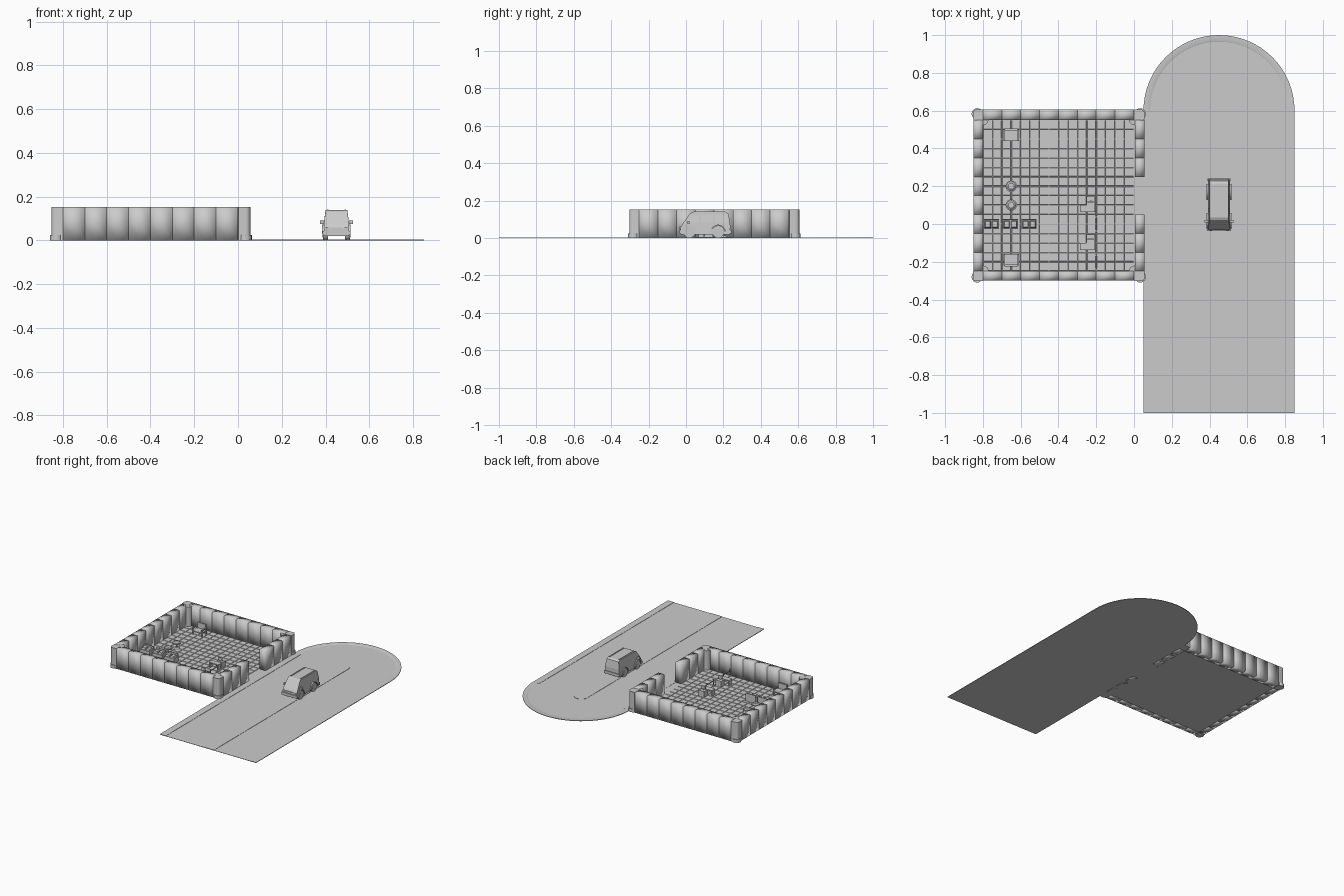
import bpy, bmesh, math
from mathutils import Matrix, Vector

if "Cube" in bpy.data.objects:
    bpy.data.objects.remove(bpy.data.objects["Cube"])

grey = bpy.data.materials.new("plain grey")
grey.diffuse_color = (0.6, 0.6, 0.6, 1)
grey.use_nodes = True
grey.node_tree.nodes["Principled BSDF"].inputs["Base Color"].default_value = grey.diffuse_color


def finish(name, bm, smooth=None):
    """Turn a bmesh into an object; smooth is None, 'all' or an angle."""
    bmesh.ops.recalc_face_normals(bm, faces=bm.faces)
    me = bpy.data.meshes.new(name)
    bm.to_mesh(me)
    bm.free()
    me.materials.append(grey)
    ob = bpy.data.objects.new(name, me)
    bpy.context.collection.objects.link(ob)
    if smooth == 'all':
        me.polygons.foreach_set("use_smooth", [True] * len(me.polygons))
    elif smooth:
        bpy.ops.object.select_all(action='DESELECT')
        ob.select_set(True)
        bpy.context.view_layer.objects.active = ob
        bpy.ops.object.shade_smooth_by_angle(angle=math.radians(smooth))
    return ob


def box(bm, x0, x1, y0, y1, z0, z1, cuts=0, top=1.0):
    """Box from its limits; cuts subdivides it, top scales its upper face."""
    c = Vector(((x0 + x1) / 2, (y0 + y1) / 2, (z0 + z1) / 2))
    m = Matrix.Translation(c) @ Matrix.Diagonal((x1 - x0, y1 - y0, z1 - z0, 1))
    vs = bmesh.ops.create_cube(bm, size=1, matrix=m)['verts']
    for v in vs:
        if v.co.z > c.z:
            v.co.x = c.x + (v.co.x - c.x) * top
            v.co.y = c.y + (v.co.y - c.y) * top
    if cuts:
        es = list({e for v in vs for e in v.link_edges})
        bmesh.ops.subdivide_edges(bm, edges=es, cuts=cuts, use_grid_fill=True)


def cyl(bm, x, y, z, r, h, axis='Z', r2=None, seg=16):
    m = Matrix.Translation((x, y, z))
    if axis != 'Z':
        m = m @ Matrix.Rotation(math.pi / 2, 4, 'Y' if axis == 'X' else 'X')
    bmesh.ops.create_cone(bm, cap_ends=True, segments=seg, radius1=r,
                          radius2=r if r2 is None else r2, depth=h, matrix=m)


def prism(bm, pts, x0, x1):
    """Extrude a (y, z) profile along x."""
    f = bm.faces.new([bm.verts.new((x0, y, z)) for y, z in pts])
    g = bmesh.ops.extrude_face_region(bm, geom=[f])['geom']
    vs = [v for v in g if isinstance(v, bmesh.types.BMVert)]
    bmesh.ops.translate(bm, verts=vs, vec=(x1 - x0, 0, 0))
    return vs


# Road: four square tiles with raised kerbs and a central strip
bm = bmesh.new()
for i in range(4):
    y = -1 + 0.4 * i
    box(bm, 0.05, 0.85, y, y + 0.4, 0, 0.002)
    for x0, x1 in ((0.05, 0.10), (0.40, 0.50), (0.80, 0.85)):
        box(bm, x0, x1, y, y + 0.4, 0.0015, 0.004)
finish("road", bm)

# Rounded road end with a kerb around it
bm = bmesh.new()
N = 32
arc = [(math.cos(math.pi * i / N), math.sin(math.pi * i / N)) for i in range(N + 1)]
for z in (0.0, 0.002):
    bm.faces.new([bm.verts.new((0.45 + 0.4 * c, 0.6 + 0.4 * s, z)) for c, s in arc])
rings = [[bm.verts.new((0.45 + r * c, 0.6 + r * s, z)) for c, s in arc]
         for r, z in ((0.4, 0), (0.4, 0.004), (0.37, 0.004), (0.365, 0.002))]
for a, b in zip(rings, rings[1:]):
    for i in range(N):
        bm.faces.new((a[i], a[i + 1], b[i + 1], b[i]))
cyl(bm, 0.45, 0.6, 0.0025, 0.05, 0.003)
finish("road_end", bm, 30)

# Floor of small raised tiles
bm = bmesh.new()
box(bm, -0.8, 0.05, -0.25, 0.55, 0, 0.003)
for i in range(16):
    for j in range(16):
        x, y = -0.8 + 0.05 * i, -0.25 + 0.05 * j
        box(bm, x + .001, x + .049, y + .001, y + .049, 0.002, 0.006, top=0.92)
finish("floor_tiles", bm, 60)

# Walls of separate softly shaded panels, with a doorway to the road
bm = bmesh.new()
H = 0.152
for i in range(8):
    x, y = -0.8 + 0.1 * i, -0.25 + 0.1 * i
    box(bm, x, x + 0.1, -0.30, -0.25, 0, H, 1)
    box(bm, x, x + 0.1, 0.55, 0.605, 0, H, 1)
    box(bm, -0.85, -0.8, y, y + 0.1, 0, H, 1)
    if i not in (3, 4):
        box(bm, 0.005, 0.055, y, y + 0.1, 0, H, 1)
finish("wall_panels", bm, 'all')

# Corner pieces: outer corner rounded, inner round post and low foot
bm = bmesh.new()
for cx, sx in ((-0.8, -1), (0.003, 1)):
    for cy, sy in ((-0.25, -1), (0.553, 1)):
        q = [(0, 0), (0.053, 0)]
        q += [(0.033 + 0.02 * math.cos(a * math.pi / 8),
               0.033 + 0.02 * math.sin(a * math.pi / 8)) for a in range(5)]
        q += [(0, 0.053)]
        f = bm.faces.new([bm.verts.new((cx + sx * a, cy + sy * b, 0)) for a, b in q])
        g = bmesh.ops.extrude_face_region(bm, geom=[f])['geom']
        bmesh.ops.translate(bm, verts=[v for v in g if isinstance(v, bmesh.types.BMVert)],
                            vec=(0, 0, H))
        cyl(bm, cx, cy, H / 2, 0.03, H)
        cyl(bm, cx + sx * 0.03, cy + sy * 0.03, 0.012, 0.03, 0.024)
finish("wall_corners", bm, 40)

# Benches with backrest, arms and legs
for n, y in (("rear", 0.47), ("front", -0.19)):
    bm = bmesh.new()
    s = 1 if y > 0 else -1
    x = -0.65
    box(bm, x - .04, x + .04, y - .03, y + .03, .028, .036)
    yb = y + s * 0.03
    box(bm, x - .035, x + .035, yb - .005, yb + .005, .036, .078)
    for sx in (-1, 1):
        xa = x + sx * .037
        box(bm, xa - .004, xa + .004, y - .028, y + .028, .048, .054)
        for dy in (-.025, .025):
            box(bm, xa - .004, xa + .004, y + dy - .004, y + dy + .004, .005, .05)
    finish(n + "_bench", bm)

# Round stools
for i, y in enumerate((0.20, 0.10)):
    bm = bmesh.new()
    cyl(bm, -0.65, y, 0.046, 0.03, 0.008)
    cyl(bm, -0.65, y, 0.053, 0.024, 0.006, r2=0.016)
    cyl(bm, -0.65, y, 0.026, 0.006, 0.04, seg=10)
    cyl(bm, -0.65, y, 0.009, 0.022, 0.008, r2=0.012)
    finish("stool_%d" % (i + 1), bm, 35)

# Row of three two-cushion seats
for i, x in enumerate((-0.765, -0.665, -0.565)):
    bm = bmesh.new()
    x += 0.01
    box(bm, x - .04, x + .04, -.027, .027, .005, .045)
    for dx in (-.019, .019):
        box(bm, x + dx - .016, x + dx + .016, -.02, .018, .045, .058, top=0.8)
    box(bm, x - .04, x + .04, .02, .027, .045, .066)
    finish("row_seat_%d" % (i + 1), bm)

# Desks with a side cabinet and a small screen
for i, y in enumerate((0.1, -0.1)):
    bm = bmesh.new()
    box(bm, -.287, -.207, y - .037, y, .042, .05)
    for x in (-.283, -.215):
        box(bm, x - .003, x + .003, y - .034, y - .003, .005, .042)
    box(bm, -.252, -.207, y, y + .045, .005, .05)
    box(bm, -.245, -.215, y + .015, y + .022, .056, .078)
    box(bm, -.234, -.226, y + .014, y + .024, .05, .058)
    box(bm, -.243, -.217, y + .002, y + .01, .05, .053)
    finish("desk_%d" % (i + 1), bm)

# Barriers: two posts and a thin rail
for i, y in enumerate((0.0, -0.2)):
    bm = bmesh.new()
    for dy in (-.04, .04):
        cyl(bm, -.2, y + dy, .008, .009, .006, seg=10)
        cyl(bm, -.2, y + dy, .03, .003, .05, seg=8)
        cyl(bm, -.2, y + dy, .056, .005, .006, seg=8)
    box(bm, -.2015, -.1985, y - .04, y + .04, .044, .05)
    finish("barrier_%d" % (i + 1), bm, 35)

# Van body: side profile pushed across, narrowing towards the roof
X = 0.45
bm = bmesh.new()
prism(bm, [(-.03, .02), (-.03, .055), (-.018, .076), (.022, .132), (.035, .138),
           (.215, .138), (.228, .13), (.236, .076), (.236, .02)], X - .058, X + .058)
for v in bm.verts:
    if v.co.z > .08:
        v.co.x = X + (v.co.x - X) * 0.86
finish("van_body", bm)

# Van windows as thin plates following the slopes
bm = bmesh.new()
for s in (-1, 1):
    for y0, y1, lean in ((.0, .07, .026), (.08, .145, 0), (.155, .225, 0)):
        f = [bm.verts.new((X + s * (.0585 - .0082 * (z - .076) / .056), y, z))
             for y, z in ((y0 + .002, .084), (y1, .084), (y1, .122), (y0 + lean, .122))]
        bm.faces.new(f)
bm.faces.new([bm.verts.new((X + sx, y, z)) for sx, y, z in
              ((-.048, -.015, .082), (.048, -.015, .082), (.042, .015, .124), (-.042, .015, .124))])
finish("van_windows", bm)

# Van trim: bumpers, lamps, roof rails and mirrors
bm = bmesh.new()
box(bm, X - .064, X + .064, -.036, -.02, .024, .044)
box(bm, X - .062, X + .062, .228, .242, .024, .044)
box(bm, X - .03, X + .03, -.033, -.028, .048, .06)
for s in (-1, 1):
    cyl(bm, X + s * .044, -.031, .054, .008, .006, 'Y', seg=10)
    box(bm, X + s * .05 - .005, X + s * .05 + .005, .232, .239, .05, .07)
    box(bm, X + s * .067 - .009, X + s * .067 + .009, .008, .02, .074, .092)
    box(bm, X + s * .04 - .003, X + s * .04 + .003, .04, .21, .137, .142)
finish("van_trim", bm)

# Wheels with hubs, and arches above them
bm = bmesh.new()
ab = bmesh.new()
for y in (.018, .172):
    for s in (-1, 1):
        cyl(bm, X + s * .05, y, .031, .031, .024, 'X', seg=20)
        cyl(bm, X + s * .061, y, .031, .017, .006, 'X', seg=12)
        pts = [(y + r * math.cos(a * math.pi / 8), .031 + r * math.sin(a * math.pi / 8))
               for r, rng in ((.041, range(9)), (.034, range(8, -1, -1))) for a in rng]
        prism(ab, pts, X + s * .05, X + s * .065)
finish("van_wheels", bm, 35)
finish("van_wheel_arches", ab, 35)
